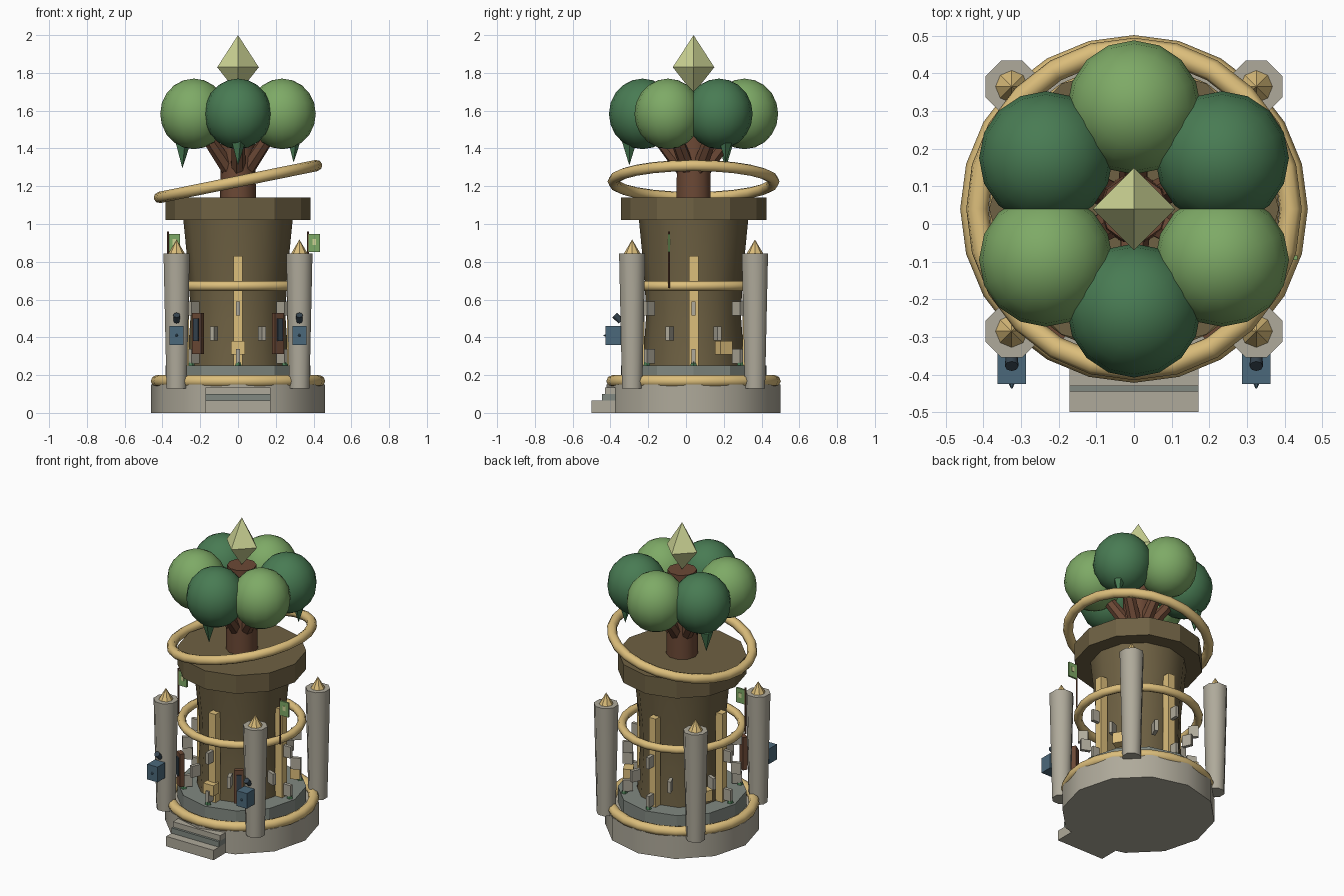
import bpy, bmesh, math
from math import sin, cos, pi, radians
from mathutils import Vector

if "Cube" in bpy.data.objects:
    bpy.data.objects.remove(bpy.data.objects["Cube"])

CY = 0.04  # tower axis is at x=0, y=CY


def mat(name, r, g, b):
    m = bpy.data.materials.new(name)
    m.diffuse_color = (r ** 2.2, g ** 2.2, b ** 2.2, 1)
    m.use_nodes = True
    m.node_tree.nodes["Principled BSDF"].inputs["Base Color"].default_value = m.diffuse_color
    return m


STONE = mat("stone", .68, .66, .60)
SLATE = mat("slate", .50, .53, .50)
BARK = mat("bark", .43, .38, .27)
GOLD = mat("gold", .86, .74, .48)
WOOD = mat("wood", .42, .29, .22)
DARK = mat("dark_leaf", .29, .48, .33)
LIGHT = mat("light_leaf", .49, .66, .40)
GEM = mat("gem", .80, .83, .58)
BLUE = mat("blue", .30, .41, .48)
NAVY = mat("navy", .22, .27, .31)


def finish(name, bm, m, loc, rot=(0, 0, 0), smooth=None):
    bmesh.ops.remove_doubles(bm, verts=bm.verts, dist=1e-5)
    bmesh.ops.recalc_face_normals(bm, faces=bm.faces)
    me = bpy.data.meshes.new(name)
    bm.to_mesh(me)
    bm.free()
    me.materials.append(m)
    ob = bpy.data.objects.new(name, me)
    bpy.context.collection.objects.link(ob)
    ob.location, ob.rotation_euler = loc, rot
    if smooth:
        bpy.ops.object.select_all(action='DESELECT')
        ob.select_set(True)
        bpy.context.view_layer.objects.active = ob
        bpy.ops.object.shade_smooth_by_angle(angle=radians(smooth))
    return ob


def lathe(name, profile, n, m, loc=(0, CY, 0), rot=(0, 0, 0), off=0, smooth=None, closed=False):
    """Revolve (radius, z) points; an open profile is capped at both ends."""
    bm = bmesh.new()
    rings = [[bm.verts.new((r * cos(off + 2 * pi * i / n), r * sin(off + 2 * pi * i / n), z))
              for i in range(n)] for r, z in profile]
    for a, b in zip(rings, rings[1:] + (rings[:1] if closed else [])):
        for i in range(n):
            j = (i + 1) % n
            bm.faces.new((a[i], a[j], b[j], b[i]))
    if not closed:
        for k in (0, -1):
            if profile[k][0] > 0:
                bm.faces.new(rings[k])
    return finish(name, bm, m, loc, rot, smooth)


def torus(name, R, r, z, m, rot=(0, 0, 0), n=24):
    prof = [(R + r * cos(k * pi / 4), r * sin(k * pi / 4)) for k in range(8)]
    return lathe(name, prof, n, m, (0, CY, z), rot, smooth=50, closed=True)


def box(name, size, loc, m, rot=(0, 0, 0)):
    bm = bmesh.new()
    bmesh.ops.create_cube(bm, size=1)
    bmesh.ops.scale(bm, vec=size, verts=bm.verts)
    return finish(name, bm, m, loc, rot)


def polar(r, deg, z):
    a = radians(deg)
    return (r * cos(a), CY + r * sin(a), z)


def radial_box(name, size, r, deg, z, m):
    """Box sized (radial, tangential, vertical) facing out from the axis."""
    return box(name, size, polar(r, deg, z), m, (0, 0, radians(deg)))


def rod(name, p, q, r0, r1, n, m):
    p, q = Vector(p), Vector(q)
    d = q - p
    return lathe(name, [(r0, 0), (r1, d.length)], n, m, p,
                 d.to_track_quat('Z', 'Y').to_euler(), smooth=50)


# Base, plinth and entry steps
lathe("base", [(.46, 0), (.46, .15)], 12, STONE, smooth=35)
lathe("plinth", [(.385, .15), (.385, .25)], 12, SLATE)
torus("base_ring", .43, .032, .168, GOLD)
for i, (y, z0, z1) in enumerate([(-.50, 0, .065), (-.445, .065, .10), (-.43, .10, .135)]):
    box(f"step_{i}", (.344, -.36 - y, z1 - z0), (0, (y - .36) / 2, (z0 + z1) / 2),
        SLATE if i == 1 else STONE)

# Tower body, cap and bands
lathe("tower", [(.27, .24), (.252, .5), (.258, .7), (.29, 1.03)], 12, BARK, smooth=35)
lathe("tower_cap", [(.385, 1.02), (.385, 1.14)], 12, BARK)
torus("middle_ring", .36, .026, .672, GOLD)
torus("tilted_ring", .425, .03, 1.225, GOLD, (0, radians(-11.5), 0))

# Gold pilasters and ledge boxes
for d in range(0, 360, 90):
    radial_box("pilaster", (.05, .05, .58), .285, d, .54, GOLD)
for d in (30, 150, 270):
    radial_box("ledge_box", (.06, .075, .07), .32, d, .345, GOLD)

# Rows of small stone fins and sprouts
for k in range(8):
    for z, shift in ((.30, 0), (.42, 22.5), (.553, 0)):
        radial_box("stone_fin", (.06, .022, .075), .33, k * 45 + shift, z, STONE)
    lathe("sprout", [(.02, 0), (0, .05)], 5, DARK, polar(.35, k * 45, .248))

# Corner pillars with finials
for sx in (-1, 1):
    for sy in (-1, 1):
        loc = (sx * .325, CY + sy * .325, 0)
        lathe("pillar", [(.058, .13), (.075, .845)], 8, STONE, loc, off=pi / 8, smooth=50)
        lathe("finial", [(.043, .845), (0, .918)], 8, GOLD, loc)

# Left and right front details
for s in (-1, 1):
    # wall box with knob and lamp on the front pillar
    box("wall_box", (.075, .08, .10), (s * .325, -.385, .41), BLUE)
    rod("wall_box_knob", (s * .325, -.42, .41), (s * .325, -.437, .41), .01, .002, 6, BLUE)
    rod("lamp", (s * .325, -.345, .485), (s * .325, -.378, .518), .016, .018, 8, NAVY)
    # shutter with pane
    d = 270 + s * 32.5
    radial_box("shutter", (.03, .055, .215), .395, d, .42, WOOD)
    radial_box("shutter_pane", (.012, .03, .12), .412, d, .44, NAVY)
    # flag on a pole
    rod("flag_pole", (s * .37, -.09, .66), (s * .37, -.09, .96), .006, .006, 6, WOOD)
    box("flag", (.06, .012, .095), (s * .37 + .034, -.09, .90), LIGHT)
    box("flag_patch", (.02, .018, .03), (s * .37 + .034, -.09, .905), GEM)

# Tree trunk, branches and canopy
lathe("tree_trunk", [(.095, 1.13), (.088, 1.69)], 10, WOOD, smooth=40)
for k in range(6):
    d = 30 + 60 * k
    rod("branch", polar(.04, d, 1.27), polar(.24, d, 1.53), .042, .032, 7, WOOD)
    bm = bmesh.new()
    bmesh.ops.create_uvsphere(bm, u_segments=16, v_segments=10, radius=.178)
    bmesh.ops.scale(bm, vec=(1, 1, 1.05), verts=bm.verts)
    finish("leaf_ball", bm, LIGHT if k % 2 else DARK, polar(.27, d, 1.583), smooth=60)

# Hanging leaves below the canopy
for d, tip in ((30, 1.325), (150, 1.295), (270, 1.31)):
    lathe("hanging_leaf", [(0, tip), (.042, tip + .13), (0, tip + .17)], 5, DARK, polar(.34, d, 0))

# Crystal on top
lathe("crystal", [(0, 1.69), (.11, 1.83), (0, 2.0)], 4, GEM)
